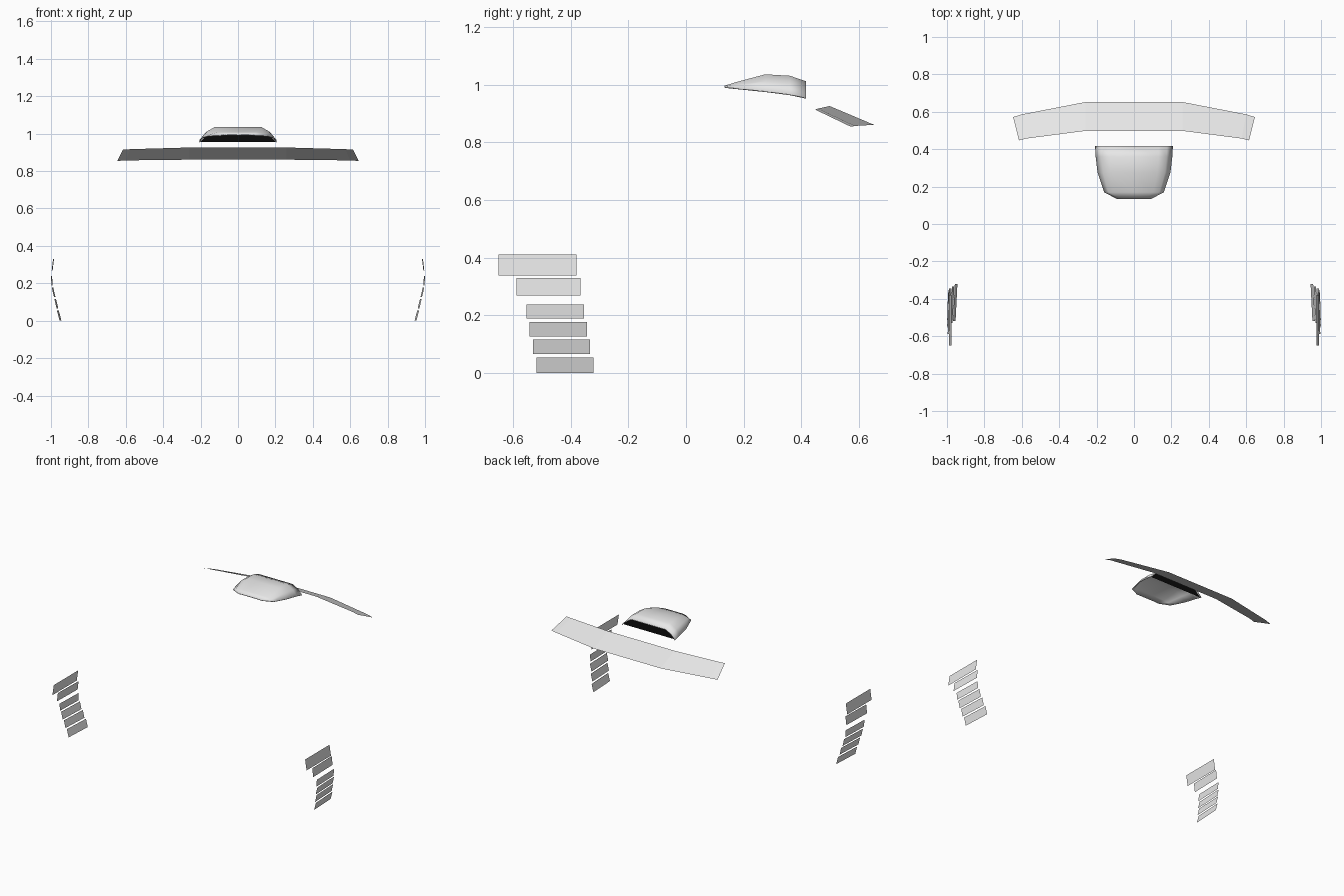
import bpy, bmesh

if "Cube" in bpy.data.objects:
    bpy.data.objects.remove(bpy.data.objects["Cube"])


def material(name, c):
    m = bpy.data.materials.new(name)
    m.diffuse_color = (c, c, c, 1)
    m.use_nodes = True
    m.node_tree.nodes["Principled BSDF"].inputs["Base Color"].default_value = m.diffuse_color
    return m


GREY = material("light grey", 0.8)
BLACK = material("black", 0.003)


def make(name, verts, faces, mat):
    me = bpy.data.meshes.new(name)
    me.from_pydata(verts, [], faces)
    me.materials.append(mat)
    ob = bpy.data.objects.new(name, me)
    bpy.context.collection.objects.link(ob)
    return ob


def grid(name, rows, mat):
    """Skin a list of equally long point rows."""
    n = len(rows[0])
    verts = [p for r in rows for p in r]
    faces = [(i * n + j, i * n + j + 1, (i + 1) * n + j + 1, (i + 1) * n + j)
             for i in range(len(rows) - 1) for j in range(n - 1)]
    return make(name, verts, faces, mat)


# Roof scoop: sections (y, half width, bottom z, top z)
def section(y, w, zb, zt):
    half = [(w, zb), (0.85 * w, zb + 0.58 * (zt - zb)), (0.64 * w, zt)]
    pts = half + [(0.0, zt)] + [(-x, z) for x, z in reversed(half)]
    return [(x, y, z) for x, z in pts]


stations = [(0.133, 0.09, 0.993, 0.996), (0.17, 0.16, 0.989, 1.008),
            (0.275, 0.195, 0.978, 1.036), (0.36, 0.205, 0.967, 1.031),
            (0.416, 0.208, 0.955, 1.012)]
scoop = grid("roof_scoop", [section(*s) for s in stations], GREY)
bm = bmesh.new()
bm.from_mesh(scoop.data)
if sum(f.normal.z for f in bm.faces) < 0:
    bmesh.ops.reverse_faces(bm, faces=bm.faces[:])
bm.to_mesh(scoop.data)
bm.free()
solid = scoop.modifiers.new("thickness", 'SOLIDIFY')
solid.thickness = 0.005
solid.offset = -1
bpy.context.view_layer.objects.active = scoop
scoop.select_set(True)
bpy.ops.object.shade_smooth_by_angle(angle=0.6)

# Black vent plate just inside the rear opening
vent = section(0.409, 0.2, 0.956, 1.009)
make("scoop_vent", vent, [tuple(range(len(vent)))], BLACK)

# Rear window visor: a swept thin sheet, half outline mirrored
front = [(0.615, 0.447, 0.914), (0.575, 0.457, 0.917), (0.26, 0.498, 0.926)]
back = [(0.646, 0.572, 0.854), (0.60, 0.586, 0.857), (0.26, 0.652, 0.861)]
rows = [h + [(-x, y, z) for x, y, z in reversed(h)] for h in (back, front)]
grid("rear_visor", rows, GREY)

# Side louvres: (y front, y rear, z low, z high, x low, x high, inward slant)
slats = [(-0.65, -0.379, 0.338, 0.412, 0.988, 0.977, 0.0),
         (-0.588, -0.365, 0.269, 0.329, 0.996, 0.989, 0.005),
         (-0.553, -0.354, 0.189, 0.238, 0.997, 1.0, 0.006),
         (-0.542, -0.344, 0.127, 0.178, 0.984, 0.996, 0.008),
         (-0.53, -0.333, 0.066, 0.117, 0.970, 0.982, 0.009),
         (-0.518, -0.32, 0.0, 0.054, 0.954, 0.968, 0.01)]
for side, label in ((1, "right"), (-1, "left")):
    for i, (y0, y1, z0, z1, x0, x1, k) in enumerate(slats, 1):
        pts = [(side * x0, y0, z0), (side * (x0 - k), y1, z0),
               (side * (x1 - k), y1, z1), (side * x1, y0, z1)]
        make(f"louvre_{label}_{i}", pts, [(0, 1, 2, 3)[::side]], GREY)
